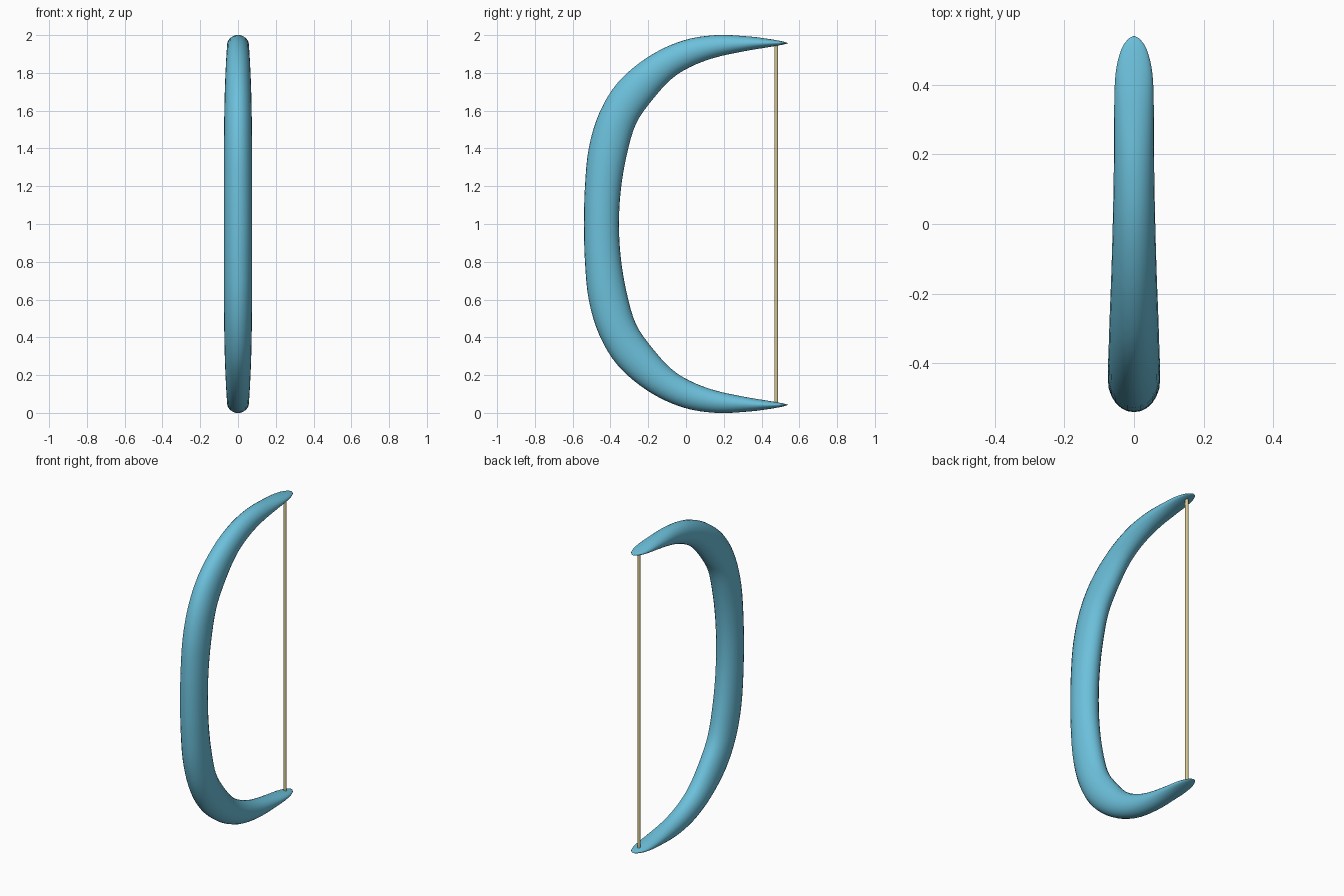
import bpy, bmesh, math
from mathutils import Vector

cube = bpy.data.objects.get("Cube")
if cube:
    bpy.data.objects.remove(cube)


def material(name, rgb):
    mat = bpy.data.materials.new(name)
    mat.use_nodes = True
    mat.diffuse_color = (*rgb, 1)
    mat.node_tree.nodes["Principled BSDF"].inputs["Base Color"].default_value = (*rgb, 1)
    return mat


def finish(name, bm, mat):
    bmesh.ops.recalc_face_normals(bm, faces=bm.faces)
    mesh = bpy.data.meshes.new(name)
    bm.to_mesh(mesh)
    bm.free()
    obj = bpy.data.objects.new(name, mesh)
    bpy.context.collection.objects.link(obj)
    mesh.materials.append(mat)
    bpy.ops.object.select_all(action="DESELECT")
    obj.select_set(True)
    bpy.context.view_layer.objects.active = obj
    bpy.ops.object.shade_smooth_by_angle(angle=math.radians(50))
    return obj


def catmull(a, b, c, d, t):
    return (2 * b + (c - a) * t + (2 * a - 5 * b + 4 * c - d) * t**2
            + (3 * b - a - 3 * c + d) * t**3) / 2


# Upper limb sections: outer y, outer z, inner y, inner z, half width
GRIP_Z = 1.0
upper = [
    (-.54, 1.0, -.355, 1.0, .075),
    (-.535, 1.2, -.345, 1.18, .075),
    (-.515, 1.4, -.315, 1.36, .075),
    (-.46, 1.585, -.265, 1.53, .073),
    (-.36, 1.75, -.18, 1.655, .07),
    (-.2, 1.885, -.08, 1.765, .065),
    (-.02, 1.97, .02, 1.83, .061),
    (.16, 2.0, .15, 1.88, .058),
    (.33, 1.993, .31, 1.915, .057),
    (.43, 1.981, .43, 1.935, .053),
    (.5, 1.969, .5, 1.947, .037),
    (.532, 1.961, .532, 1.954, .016),
]
lower = [(a, 2 * GRIP_Z - b, c, 2 * GRIP_Z - d, w) for a, b, c, d, w in upper[:0:-1]]
stations = [Vector(s) for s in lower + upper]

# Smooth the sections along the bow
STEPS, SIDES = 4, 24
padded = [stations[0]] + stations + [stations[-1]]
sections = [catmull(*padded[i:i + 4], k / STEPS)
            for i in range(len(stations) - 1) for k in range(STEPS)]
sections.append(stations[-1])

# Bow body: a loft of ellipses closed by pointed tips
bm = bmesh.new()
rings = []
for oy, oz, iy, iz, w in sections:
    outer, inner = Vector((0, oy, oz)), Vector((0, iy, iz))
    mid, half = (outer + inner) / 2, (outer - inner) / 2
    ring = []
    for k in range(SIDES):
        a = math.tau * k / SIDES
        ring.append(bm.verts.new(mid + half * math.cos(a) + Vector((w * math.sin(a), 0, 0))))
    rings.append(ring)
for r, s in zip(rings, rings[1:]):
    for k in range(SIDES):
        n = (k + 1) % SIDES
        bm.faces.new((r[k], r[n], s[n], s[k]))
for ring, z in ((rings[0], .043), (rings[-1], 1.957)):
    tip = bm.verts.new((0, .54, z))
    for k in range(SIDES):
        bm.faces.new((ring[k], ring[(k + 1) % SIDES], tip))
finish("bow_body", bm, material("sky blue", (.15, .53, .71)))

# Bowstring
bm = bmesh.new()
bmesh.ops.create_cone(bm, cap_ends=True, segments=10, radius1=.01, radius2=.01, depth=1.9)
bmesh.ops.translate(bm, verts=bm.verts, vec=(0, .478, GRIP_Z))
finish("bowstring", bm, material("straw", (.66, .56, .28)))
